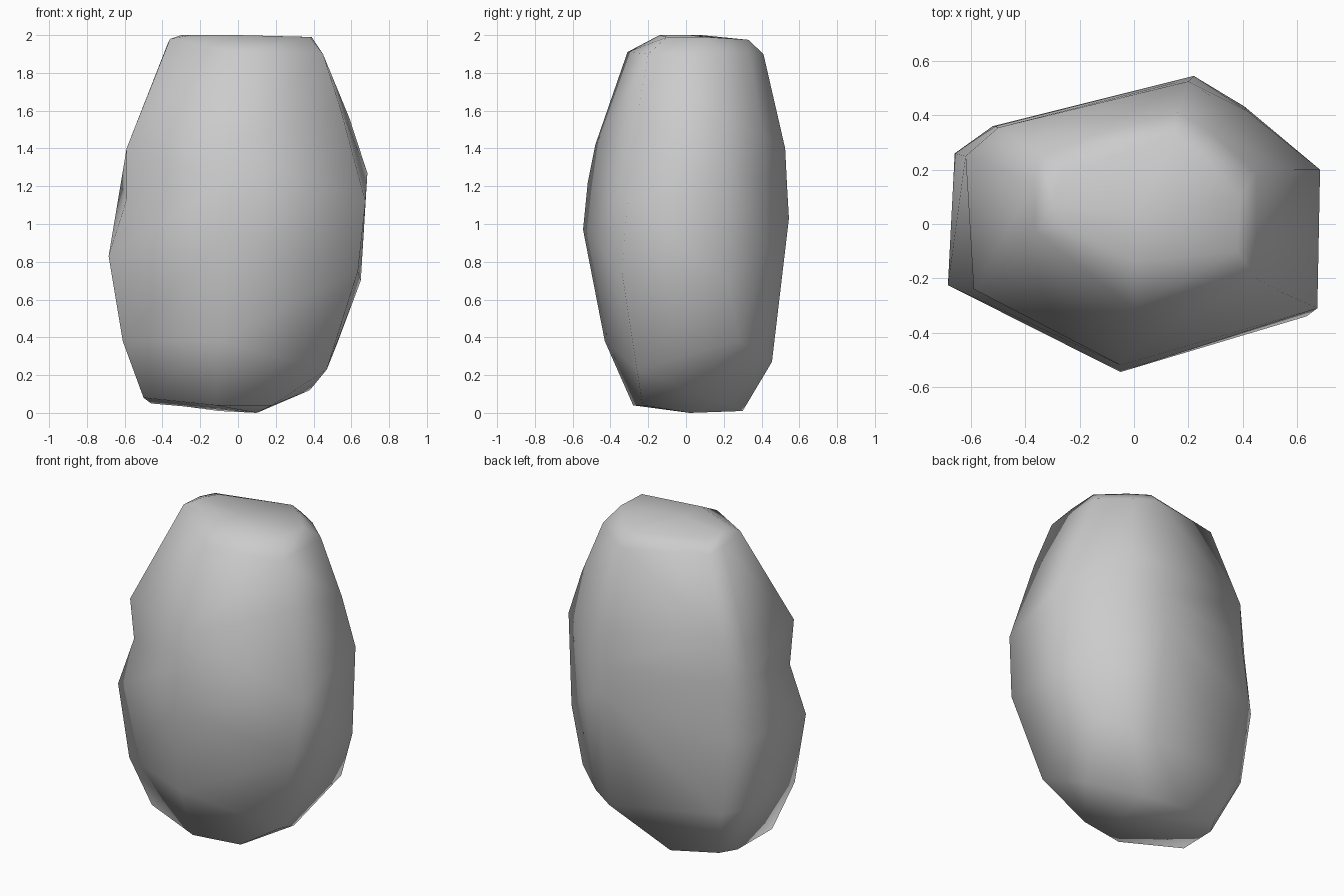
import bpy, bmesh
from mathutils import Vector
from mathutils.geometry import normal

if "Cube" in bpy.data.objects:
    bpy.data.objects.remove(bpy.data.objects["Cube"])

# Vertical ridges of the boulder, each listed from top rim to base
ridges = [
    # front ridge
    [(0, -.14, 2), (0, -.31, 1.91), (-.03, -.48, 1.42), (-.05, -.52, 1.22),
     (-.05, -.545, .97), (-.1, -.43, .38), (-.12, -.28, .04)],
    # front right ridge, with a small chip near the top
    [(.38, -.1, 1.99), (.45, -.2, 1.9), (.54, -.25, 1.62), (.675, -.31, 1.12),
     (.635, -.34, .75), (.47, -.26, .23), (.18, -.23, .04)],
    # right ridge
    [(.39, .1, 1.99), (.45, .19, 1.9), (.59, .2, 1.56), (.685, .2, 1.27),
     (.65, .22, .7), (.53, .28, .38), (.38, .02, .12)],
    # back ridge
    [(.15, .33, 1.975), (.16, .41, 1.9), (.2, .525, 1.4), (.21, .535, 1.2),
     (.22, .545, 1.03), (.22, .455, .27), (-.1, .3, .01)],
    # back left ridge
    [(-.26, .18, 1.99), (-.35, .27, 1.94), (-.5, .355, 1.48), (-.51, .36, 1.2),
     (-.52, .36, .85), (-.48, .33, .35), (-.4, .24, .05)],
    # left ridge
    [(-.3, .08, 2), (-.37, .15, 1.96), (-.58, .24, 1.42), (-.62, .25, 1.22),
     (-.66, .26, .85), (-.6, .24, .38), (-.46, .14, .05)],
    # front left ridge, notched at mid height
    [(-.25, 0, 2), (-.36, -.03, 1.98), (-.59, -.24, 1.4), (-.59, -.2, 1.13),
     (-.685, -.225, .83), (-.61, -.22, .38), (-.5, -.15, .08)],
]

# Extra soft ridge on the back right, bulged out between its neighbours
soft = []
for p, q in zip(ridges[2], ridges[3]):
    v = Vector(p).lerp(Vector(q), .6)
    soft.append((v.x * 1.04, v.y * 1.04, v.z))
ridges.insert(3, soft)

bm = bmesh.new()
cols = [[bm.verts.new(p) for p in ridge] for ridge in ridges]
n = len(cols)


def stone_face(a, b, c, d):
    """Two triangles, split along the diagonal that bulges outwards."""
    if (d.co - a.co).dot(normal(a.co, b.co, c.co)) <= 0:
        bm.faces.new((a, b, c))
        bm.faces.new((a, c, d))
    else:
        bm.faces.new((a, b, d))
        bm.faces.new((b, c, d))


# Stone faces between neighbouring ridges (counter-clockwise from outside)
for i, a in enumerate(cols):
    b = cols[(i + 1) % n]
    for j in range(len(a) - 1):
        stone_face(a[j], a[j + 1], b[j + 1], b[j])

# Crown and underside
crown = bm.verts.new((0, .02, 2))
base = bm.verts.new((.1, .02, 0))
for i in range(n):
    bm.faces.new((cols[i][0], cols[(i + 1) % n][0], crown))
    bm.faces.new((cols[i][-1], base, cols[(i + 1) % n][-1]))

bmesh.ops.recalc_face_normals(bm, faces=bm.faces[:])
mesh = bpy.data.meshes.new("boulder")
bm.to_mesh(mesh)
bm.free()

# Smooth shading over the whole stone
mesh.polygons.foreach_set("use_smooth", [True] * len(mesh.polygons))
boulder = bpy.data.objects.new("boulder", mesh)
bpy.context.collection.objects.link(boulder)
